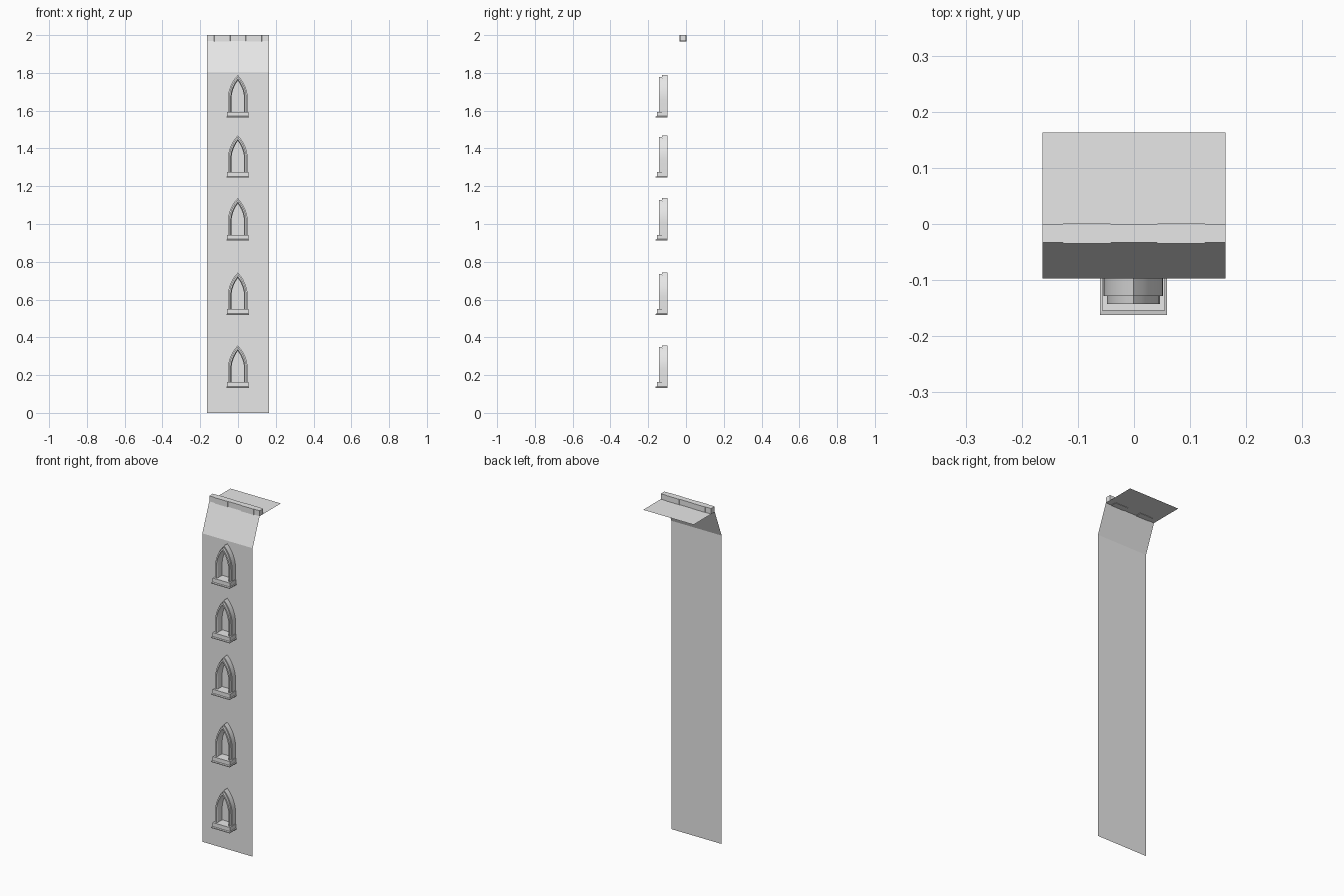
import bpy
import math

cube = bpy.data.objects.get("Cube")
if cube:
    bpy.data.objects.remove(cube, do_unlink=True)

stone = bpy.data.materials.new("grey stone")
stone.use_nodes = True
stone.diffuse_color = (0.8, 0.8, 0.8, 1)
stone.node_tree.nodes["Principled BSDF"].inputs["Base Color"].default_value = (0.8, 0.8, 0.8, 1)

HALF = 0.163       # half width of the wall
FRONT = -0.097     # y of the wall face
ROOF_Z = 1.968
CX = -0.001        # window centre


def make(name, verts, faces, smooth=False):
    mesh = bpy.data.meshes.new(name)
    mesh.from_pydata(verts, [], faces)
    mesh.materials.append(stone)
    obj = bpy.data.objects.new(name, mesh)
    bpy.context.collection.objects.link(obj)
    if smooth:
        bpy.ops.object.select_all(action='DESELECT')
        obj.select_set(True)
        bpy.context.view_layer.objects.active = obj
        bpy.ops.object.shade_smooth_by_angle(angle=math.radians(30))
    return obj


def loft(name, rings, closed, caps=False, smooth=False):
    """Skin equal-length rings of points with quads."""
    n = len(rings[0])
    verts = [p for ring in rings for p in ring]
    faces = []
    for r in range(len(rings) - 1):
        for i in range(n if closed else n - 1):
            j = (i + 1) % n
            faces.append((r * n + i, r * n + j, (r + 1) * n + j, (r + 1) * n + i))
    if caps:
        faces.append(tuple(reversed(range(n))))
        faces.append(tuple(range(len(verts) - n, len(verts))))
    return make(name, verts, faces, smooth)


# Wall sheet, sloped parapet and flat roof in one folded strip
fold = [(FRONT, 0), (FRONT, 1.805), (-0.033, ROOF_Z), (0.163, ROOF_Z)]
loft("wall_and_roof", [[(-HALF, y, z), (HALF, y, z)] for y, z in fold], False)

# Slightly uneven beam along the roof edge
rings = []
for i, x in enumerate((-HALF, -0.126, -0.042, 0.042, 0.126, HALF)):
    for step in ((0,) if i in (0, 5) else (-0.001, 0.001)):
        middle = i in (1, 3) and step > 0 or i in (2, 4) and step < 0
        d = 0.0 if middle else 0.002
        rings.append([(x + step, -0.035 + d, 1.966 + d), (x + step, 0.002 - d, 1.966 + d),
                      (x + step, 0.002 - d, 2.0), (x + step, -0.035 + d, 2.0)])
loft("roof_beam", rings, True, caps=True)

# Pointed arch outline, inset by d
ARCH_W, SPRING, RISE = 0.053, 0.095, 0.129
RADIUS = (ARCH_W ** 2 + RISE ** 2) / (2 * ARCH_W)


def arch(d, y, base, steps=6):
    r, c = RADIUS - d, RADIUS - ARCH_W
    end = math.acos(c / r)
    half = [(ARCH_W - d, 0.028)]
    for i in range(steps + 1):
        a = end * i / steps
        half.append((r * math.cos(a) - c, SPRING + r * math.sin(a)))
    full = half + [(-x, z) for x, z in reversed(half[:-1])]
    return [(CX + x, y, base + z) for x, z in full]


# Windows: stepped arch frame standing on a lipped sill
FRAME = [(0, FRONT), (0, -0.128), (0.006, -0.128), (0.006, -0.143),
         (0.014, -0.143), (0.019, -0.135), (0.019, FRONT)]
SILL = [(0, 0.060, -0.162), (0.005, 0.060, -0.162), (0.007, 0.056, -0.154), (0.030, 0.056, -0.154)]

for k, base in enumerate((0.133, 0.519, 0.913, 1.245, 1.564), 1):
    loft(f"window_frame_{k}", [arch(d, y, base) for d, y in FRAME], False, smooth=True)
    rings = [[(CX - w, y, base + z), (CX + w, y, base + z),
              (CX + w, FRONT, base + z), (CX - w, FRONT, base + z)] for z, w, y in SILL]
    loft(f"window_sill_{k}", rings, True, caps=True)
